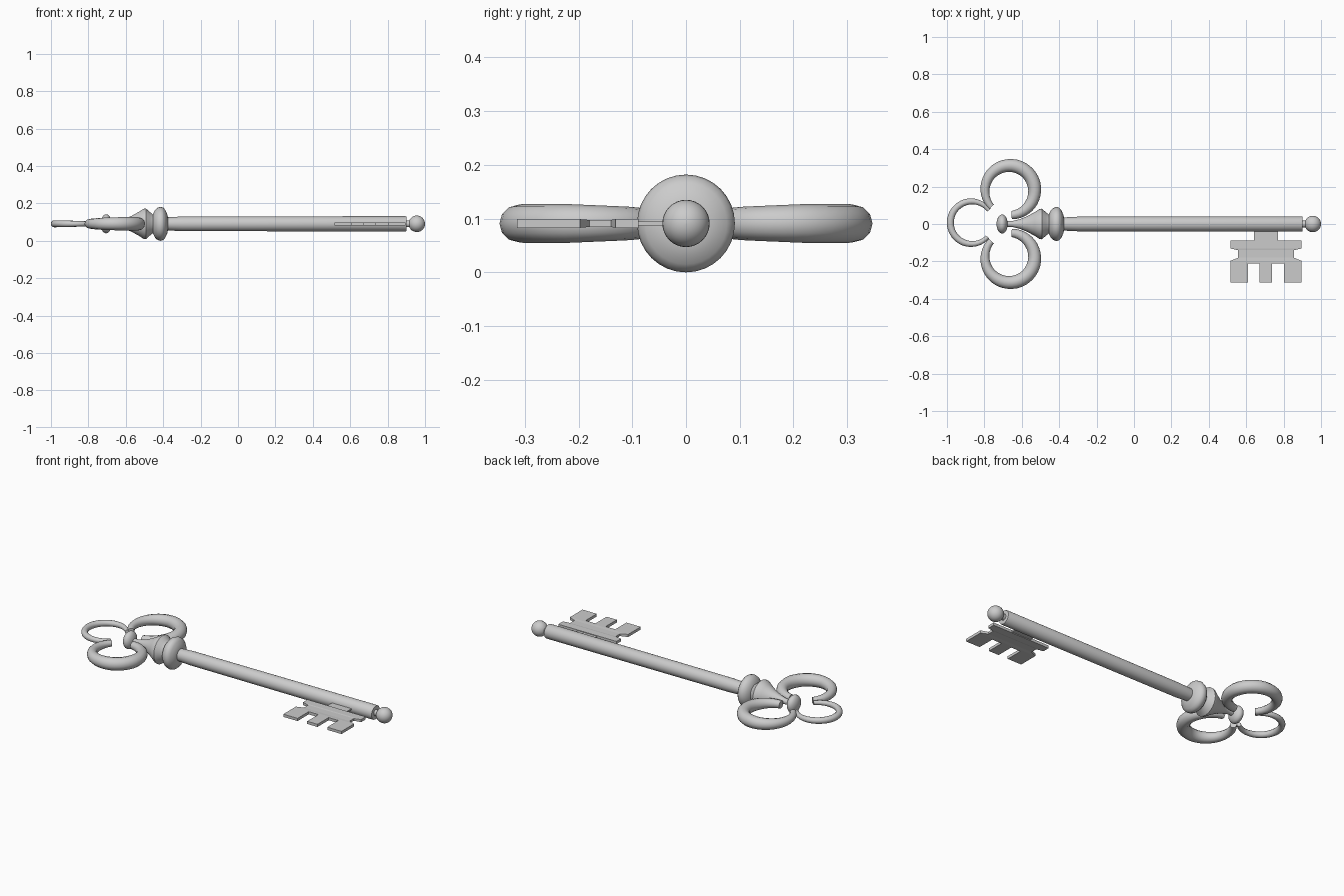
import bpy, bmesh
from math import sin, cos, radians, pi

cube = bpy.data.objects.get("Cube")
if cube:
    bpy.data.objects.remove(cube)

AXIS_Z = 0.091

metal = bpy.data.materials.new("grey metal")
metal.use_nodes = True
metal.diffuse_color = (0.6, 0.6, 0.6, 1)
metal.node_tree.nodes["Principled BSDF"].inputs["Base Color"].default_value = (0.6, 0.6, 0.6, 1)


def finish(bm, name, smooth=True):
    bmesh.ops.recalc_face_normals(bm, faces=bm.faces)
    mesh = bpy.data.meshes.new(name)
    bm.to_mesh(mesh)
    bm.free()
    mesh.materials.append(metal)
    obj = bpy.data.objects.new(name, mesh)
    bpy.context.collection.objects.link(obj)
    if smooth:
        bpy.ops.object.select_all(action='DESELECT')
        obj.select_set(True)
        bpy.context.view_layer.objects.active = obj
        bpy.ops.object.shade_smooth_by_angle(angle=radians(40))
    return obj


def skin(bm, loops):
    """Bridge successive vertex loops and cap both ends."""
    rings = [[bm.verts.new(p) for p in loop] for loop in loops]
    n = len(rings[0])
    for a, b in zip(rings, rings[1:]):
        for i in range(n):
            j = (i + 1) % n
            bm.faces.new((a[i], a[j], b[j], b[i]))
    bm.faces.new(rings[0])
    bm.faces.new(rings[-1])


def lathe(name, profile, sides=32):
    """Turn (x, radius) points around the key's long axis."""
    bm = bmesh.new()
    turn = [2 * pi * i / sides for i in range(sides)]
    skin(bm, [[(x, r * cos(a), AXIS_Z + r * sin(a)) for a in turn] for x, r in profile])
    return finish(bm, name)


def open_ring(name, cx, cy, radius, start, end, thickness, mirror=1, steps=36, sides=12):
    """Sweep a tube of varying thickness along an arc."""
    bm = bmesh.new()
    loops = []
    for s in range(steps + 1):
        t = s / steps
        a = radians(start + (end - start) * t)
        k = min(int(t * (len(thickness) - 1)), len(thickness) - 2)
        f = t * (len(thickness) - 1) - k
        r = thickness[k] * (1 - f) + thickness[k + 1] * f
        loop = []
        for i in range(sides):
            b = 2 * pi * i / sides
            d = radius + r * cos(b)
            loop.append((cx + d * cos(a), mirror * (cy + d * sin(a)), AXIS_Z + r * sin(b)))
        loops.append(loop)
    skin(bm, loops)
    return finish(bm, name)


def slab(bm, rows):
    """Skin rectangular sections given as (y, x_min, x_max, half_thickness)."""
    skin(bm, [[(x0, y, AXIS_Z - h), (x1, y, AXIS_Z - h),
               (x1, y, AXIS_Z + h), (x0, y, AXIS_Z + h)] for y, x0, x1, h in rows])


# Shaft and round tip
lathe("shaft", [(-0.39, 0.034), (-0.36, 0.036), (-0.30, 0.039), (0.895, 0.041), (0.9, 0.039)])
lathe("tip_neck", [(0.89, 0.018), (0.93, 0.018)])
lathe("tip_ball", [(0.956 - 0.044 * cos(pi * i / 16), max(0.044 * sin(pi * i / 16), 0.0005))
                   for i in range(17)])

# Rounded collar and flared neck
lathe("collar", [(-0.457, 0.045), (-0.452, 0.058), (-0.445, 0.072), (-0.432, 0.085),
                 (-0.415, 0.091), (-0.4, 0.087), (-0.39, 0.076), (-0.382, 0.06),
                 (-0.376, 0.045), (-0.375, 0.03)])
lathe("neck_flare", [(-0.68, 0.015), (-0.65, 0.016), (-0.61, 0.026), (-0.57, 0.042),
                     (-0.53, 0.064), (-0.505, 0.08), (-0.493, 0.082), (-0.47, 0.062),
                     (-0.455, 0.05), (-0.44, 0.045)])

# Lens-shaped knob in the middle of the bow
lathe("bow_knob", [(-0.705 - 0.03 * cos(pi * i / 12), max(0.051 * sin(pi * i / 12), 0.0005))
                   for i in range(13)])

# Bow: two large side rings and one small end ring
for side, sign in (("left", 1), ("right", -1)):
    open_ring("bow_ring_" + side, -0.664, 0.18, 0.133, -86, 222,
              [0.022, 0.031, 0.036, 0.036, 0.032, 0.025, 0.018], sign)
open_ring("bow_ring_end", -0.868, 0.007, 0.114, 36, 318, [0.012, 0.017, 0.019, 0.017, 0.012])

# Bit: thin stem, waisted plate and three teeth
bm = bmesh.new()
slab(bm, [(-0.03, 0.642, 0.77, 0.004), (-0.09, 0.642, 0.77, 0.004)])
finish(bm, "bit_stem", False)

bm = bmesh.new()
mid = 0.706
slab(bm, [(y, mid - w, mid + w, h) for y, w, h in (
    (-0.088, 0.19, 0.008), (-0.131, 0.19, 0.008), (-0.14, 0.149, 0.0065),
    (-0.18, 0.149, 0.0065), (-0.197, 0.19, 0.008), (-0.21, 0.19, 0.008))])
finish(bm, "bit_plate", False)

bm = bmesh.new()
for x0, x1 in ((0.516, 0.609), (0.672, 0.739), (0.803, 0.896)):
    slab(bm, [(-0.21, x0, x1, 0.008), (-0.314, x0, x1, 0.008)])
finish(bm, "bit_teeth", False)
